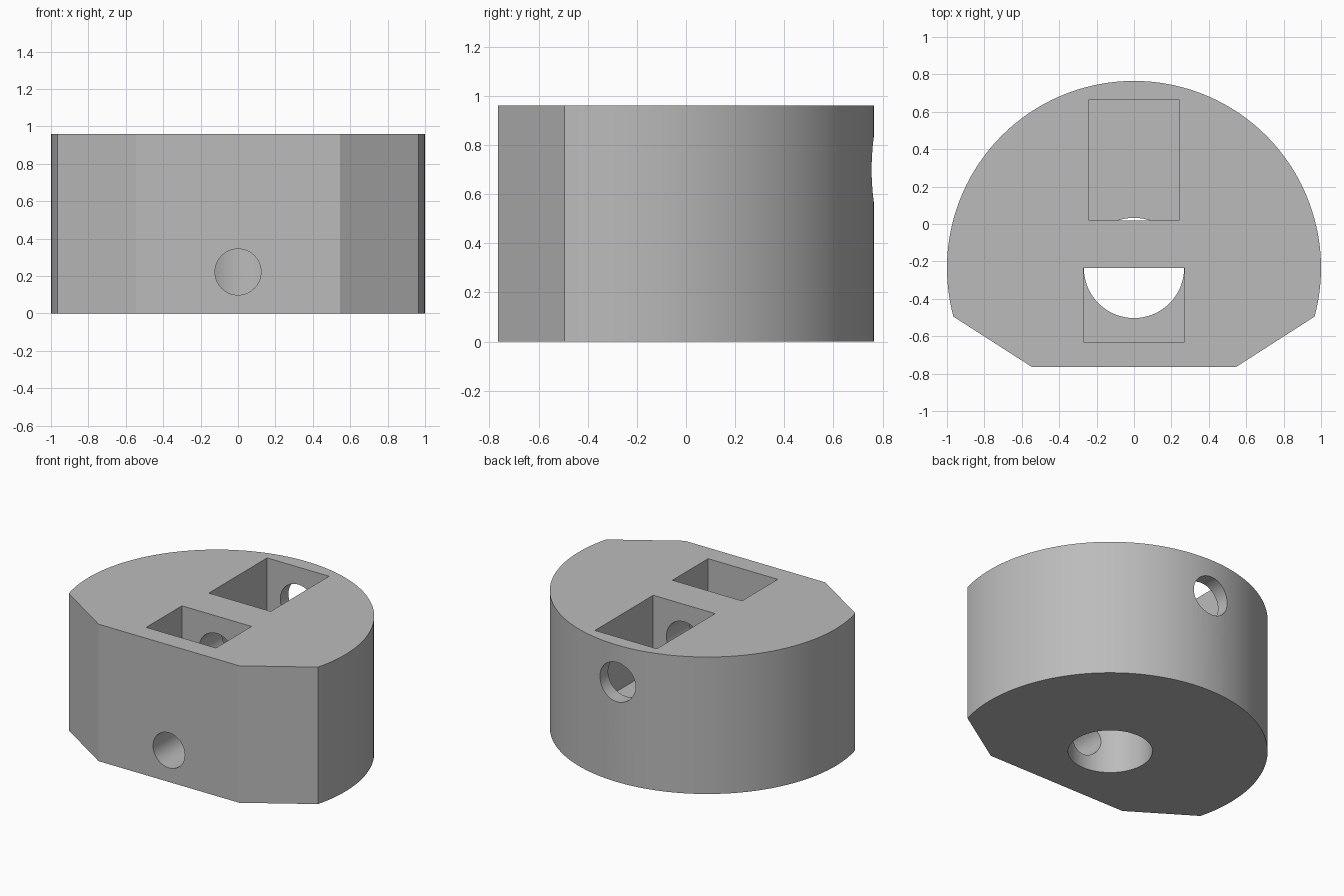
import bpy
import bmesh
import math
from mathutils import Matrix, Vector

cube = bpy.data.objects.get("Cube")
if cube:
    bpy.data.objects.remove(cube, do_unlink=True)

HEIGHT = 0.96
AXIS_Y = -0.235      # centre of the round body and of the bore
FLOOR = 0.44         # floor of both pockets

# One plain grey
grey = bpy.data.materials.new("plain grey")
grey.use_nodes = True
colour = (0.5, 0.5, 0.5, 1)
grey.diffuse_color = colour
grey.node_tree.nodes["Principled BSDF"].inputs["Base Color"].default_value = colour


def finish(name, bm):
    bmesh.ops.recalc_face_normals(bm, faces=bm.faces)
    mesh = bpy.data.meshes.new(name)
    bm.to_mesh(mesh)
    bm.free()
    mesh.materials.append(grey)
    obj = bpy.data.objects.new(name, mesh)
    bpy.context.collection.objects.link(obj)
    return obj


def box(name, low, high):
    bm = bmesh.new()
    low, high = Vector(low), Vector(high)
    matrix = Matrix.Translation((low + high) / 2) @ Matrix.Diagonal((*(high - low), 1))
    bmesh.ops.create_cube(bm, size=1, matrix=matrix)
    return finish(name, bm)


def rod(name, start, end, radius):
    bm = bmesh.new()
    start, end = Vector(start), Vector(end)
    axis = end - start
    turn = axis.to_track_quat('Z', 'Y').to_matrix().to_4x4()
    bmesh.ops.create_cone(bm, cap_ends=True, segments=64, radius1=radius, radius2=radius,
                          depth=axis.length, matrix=Matrix.Translation((start + end) / 2) @ turn)
    return finish(name, bm)


# Body: a round arc closed by a flat front with two chamfers
first = math.asin(-0.26)
steps = 96
outline = [(-0.545, -0.765), (0.545, -0.765)]
for i in range(steps + 1):
    a = first + (math.pi - 2 * first) * i / steps
    outline.append((math.cos(a), AXIS_Y + math.sin(a)))
bm = bmesh.new()
base = bm.faces.new([bm.verts.new((x, y, 0)) for x, y in outline])
top = bmesh.ops.extrude_face_region(bm, geom=[base])
bmesh.ops.translate(bm, vec=(0, 0, HEIGHT),
                    verts=[v for v in top["geom"] if isinstance(v, bmesh.types.BMVert)])
body = finish("housing_body", bm)

# Pockets, bore and cross holes
cutters = [
    box("front_pocket_cutter", (-0.27, -0.63, FLOOR), (0.27, AXIS_Y, 1.2)),
    box("back_pocket_cutter", (-0.24, 0.02, FLOOR), (0.24, 0.665, 1.2)),
    rod("bore_cutter", (0, AXIS_Y, -0.2), (0, AXIS_Y, FLOOR + 0.005), 0.268),
    rod("front_hole_cutter", (0, -1, 0.222), (0, AXIS_Y, 0.222), 0.123),
    rod("back_hole_cutter", (0, -0.3, 0.70), (0, 1, 0.70), 0.138),
]
bpy.ops.object.select_all(action='DESELECT')
body.select_set(True)
bpy.context.view_layer.objects.active = body
for cutter in cutters:
    cut = body.modifiers.new(cutter.name, 'BOOLEAN')
    cut.operation = 'DIFFERENCE'
    cut.solver = 'EXACT'
    cut.object = cutter
    bpy.ops.object.modifier_apply(modifier=cut.name)
for cutter in cutters:
    bpy.data.objects.remove(cutter, do_unlink=True)

bpy.ops.object.shade_smooth_by_angle(angle=math.radians(20))
